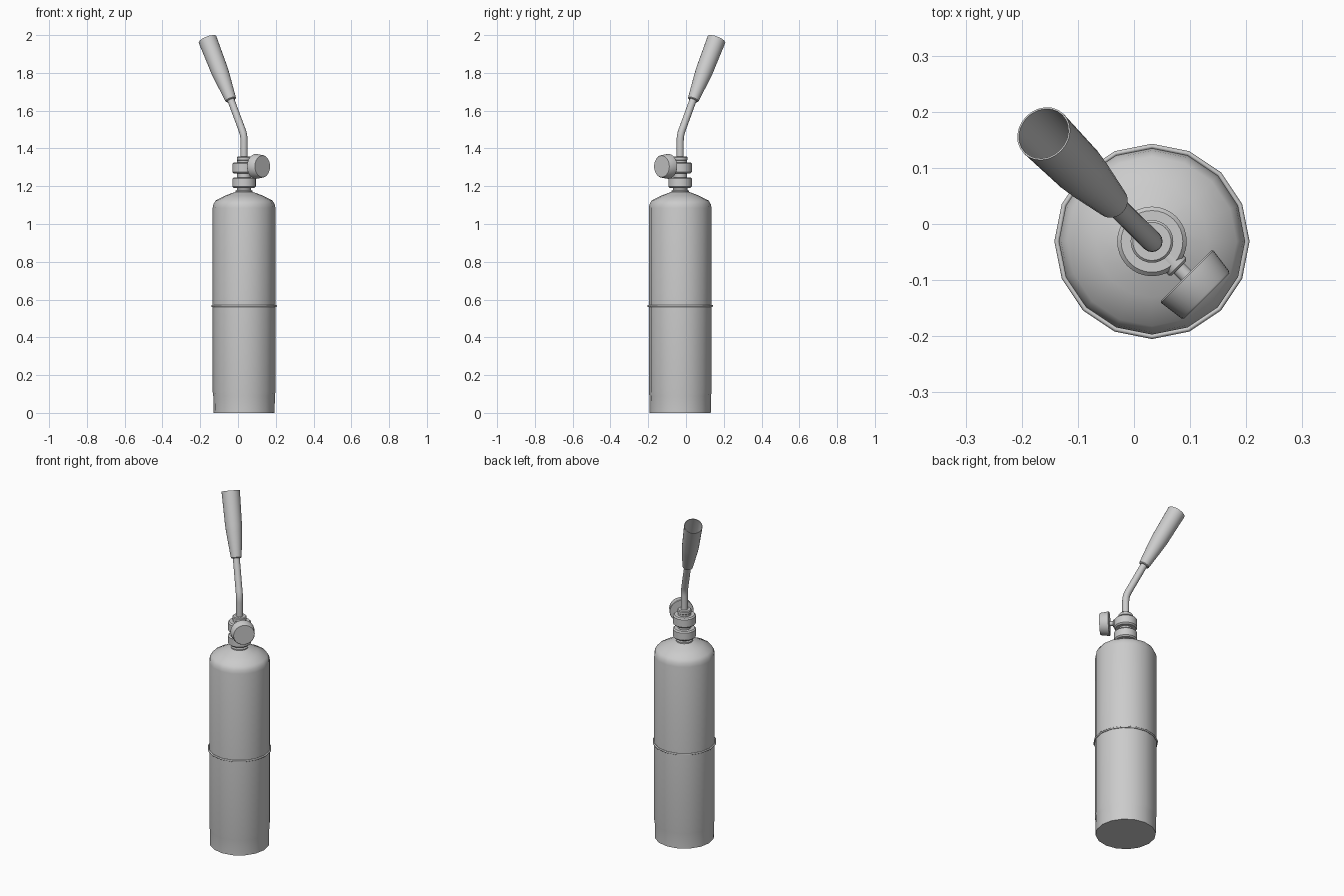
import bpy, bmesh, math
from mathutils import Vector

if "Cube" in bpy.data.objects:
    bpy.data.objects.remove(bpy.data.objects["Cube"])

AX = Vector((0.032, -0.031, 0))      # tank axis
UP = Vector((0, 0, 1))


def lathe(name, profile, sides, origin=AX, axis=UP, closed=False, angle=35):
    """Revolve (radius, distance) pairs around an axis; open profiles get end caps."""
    bm = bmesh.new()
    rot = UP.rotation_difference(axis.normalized())
    rings = []
    for r, h in profile:
        rings.append([bm.verts.new(origin + rot @ Vector((
            r * math.cos(2 * math.pi * i / sides),
            r * math.sin(2 * math.pi * i / sides), h))) for i in range(sides)])
    pairs = list(zip(rings, rings[1:]))
    if closed:
        pairs.append((rings[-1], rings[0]))
    for a, b in pairs:
        for i in range(sides):
            j = (i + 1) % sides
            bm.faces.new((a[i], a[j], b[j], b[i]))
    if not closed:
        bm.faces.new(rings[0][::-1])
        bm.faces.new(rings[-1])
    bmesh.ops.recalc_face_normals(bm, faces=bm.faces)
    me = bpy.data.meshes.new(name)
    bm.to_mesh(me)
    bm.free()
    ob = bpy.data.objects.new(name, me)
    bpy.context.collection.objects.link(ob)
    bpy.ops.object.select_all(action='DESELECT')
    ob.select_set(True)
    bpy.context.view_layer.objects.active = ob
    bpy.ops.object.shade_smooth_by_angle(angle=math.radians(angle))
    return ob


# Gas cylinder with domed shoulder
lathe("gas_cylinder", [(0.162, 0), (0.163, 0.09), (0.166, 0.11), (0.166, 1.085),
                       (0.162, 1.105), (0.151, 1.124), (0.10, 1.15),
                       (0.055, 1.167), (0.045, 1.17)], 16, angle=40)

# Seam band around the middle
band = [(0.1695 + 0.0045 * math.cos(a), 0.566 + 0.0055 * math.sin(a))
        for a in (k * math.pi / 4 for k in range(8))]
lathe("seam_band", band, 16, closed=True, angle=60)

# Valve: neck, two collars and the top nut
lathe("cylinder_neck", [(0.046, 1.16), (0.046, 1.176), (0.038, 1.18), (0.038, 1.20)], 32)


def collar(name, z0, z1, r=0.062, c=0.007):
    lathe(name, [(r - c, z0), (r, z0 + c), (r, z1 - c), (r - c, z1)], 32)


collar("lower_collar", 1.191, 1.247)
lathe("valve_core", [(0.036, 1.19), (0.036, 1.34)], 32)
collar("upper_collar", 1.268, 1.326)
collar("top_nut", 1.335, 1.357, 0.038, 0.004)

# Control knob on its stem, pointing diagonally to the front right
kc = AX + Vector((0, 0, 1.305))
kd = Vector((1, -1, 0))
lathe("knob_flange", [(0.022, 0.03), (0.022, 0.064), (0.018, 0.068)], 24, kc, kd)
lathe("knob_stem", [(0.013, 0.06), (0.013, 0.095)], 16, kc, kd)
lathe("control_knob", [(0.064, 0.086), (0.066, 0.089), (0.060, 0.134),
                       (0.057, 0.138)], 32, kc, kd)

# Bent burner tube
tip = Vector((-0.161, 0.161, 1.976))
base = Vector((-0.037, 0.037, 1.655))
bend = Vector((AX.x, AX.y, 1.47))
slope = (base - bend).normalized()
path = [AX + Vector((0, 0, 1.34)), bend - UP * 0.03]
for t in (0.25, 0.5, 0.75):
    a, b = bend - UP * 0.03, bend + slope * 0.03
    path.append(a * (1 - t) ** 2 + bend * 2 * t * (1 - t) + b * t * t)
path += [bend + slope * 0.03, base + slope * 0.02]
cu = bpy.data.curves.new("burner_tube", 'CURVE')
cu.dimensions = '3D'
cu.bevel_depth = 0.019
cu.bevel_resolution = 6
cu.use_fill_caps = True
sp = cu.splines.new('POLY')
sp.points.add(len(path) - 1)
for p, co in zip(sp.points, path):
    p.co = (*co, 1)
sp.use_smooth = True
bpy.context.collection.objects.link(bpy.data.objects.new("burner_tube", cu))

# Hollow flared nozzle with a thin rim
nd = tip - base
L = nd.length
lathe("flame_nozzle", [(0.024, 0), (0.029, 0.004), (0.032, 0.03), (0.043, 0.14),
                       (0.046, 0.18), (0.050, L), (0.047, L), (0.043, 0.18),
                       (0.040, 0.14), (0.029, 0.03), (0.026, 0.012)], 24, base, nd)
